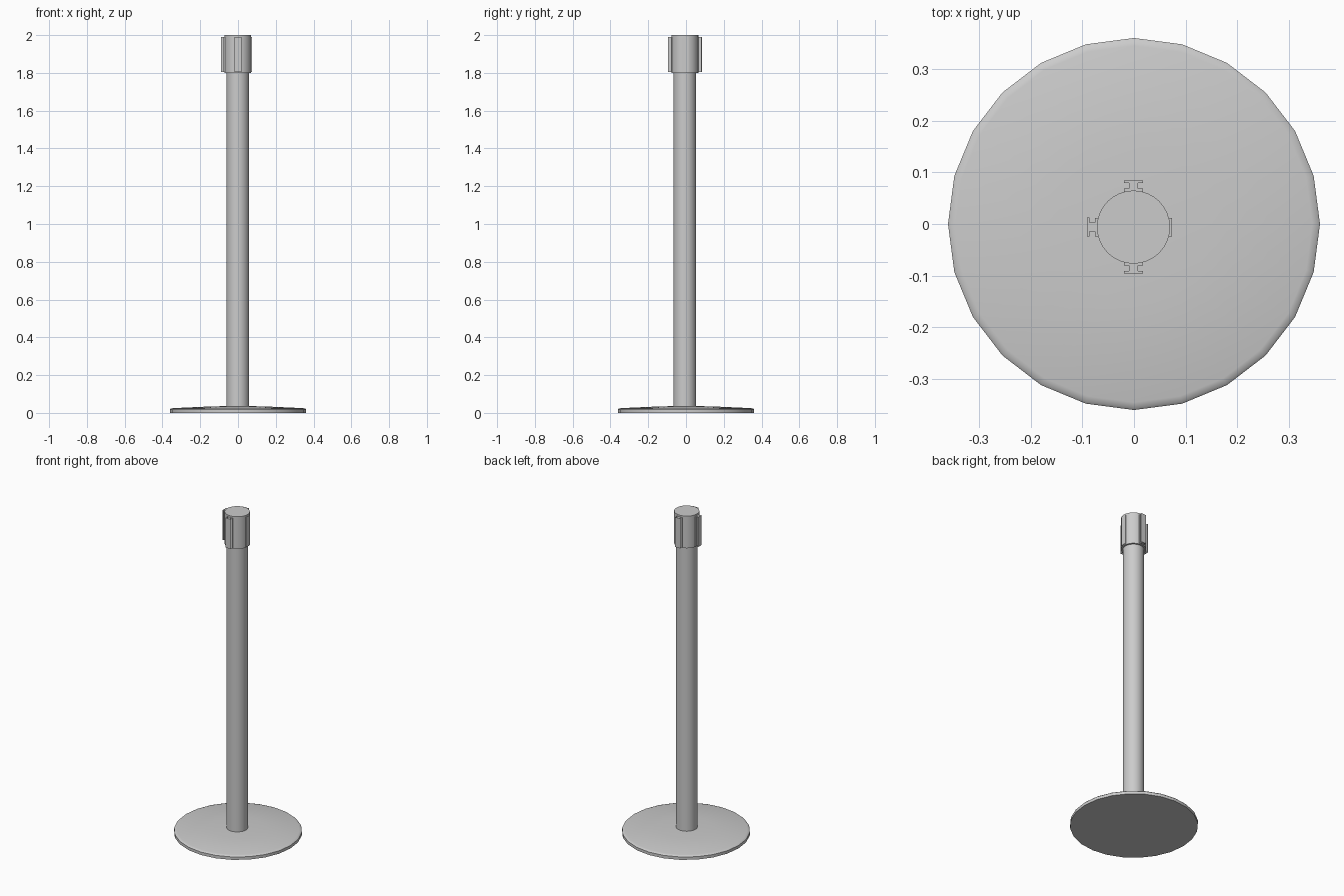
import bpy, bmesh, math
from mathutils import Matrix

if "Cube" in bpy.data.objects:
    bpy.data.objects.remove(bpy.data.objects["Cube"])

CX, CY = -0.001, -0.006  # post axis


def finish(name, bm, smooth=True):
    bmesh.ops.recalc_face_normals(bm, faces=bm.faces)
    me = bpy.data.meshes.new(name)
    bm.to_mesh(me)
    bm.free()
    ob = bpy.data.objects.new(name, me)
    bpy.context.collection.objects.link(ob)
    if smooth:
        bpy.ops.object.select_all(action='DESELECT')
        bpy.context.view_layer.objects.active = ob
        ob.select_set(True)
        bpy.ops.object.shade_smooth_by_angle(angle=math.radians(35))
    return ob


def turned(name, profile, sides, x=0, y=0):
    """Stack rings of (radius, z) and cap both ends."""
    bm = bmesh.new()
    rings = []
    for r, z in profile:
        rings.append([bm.verts.new((x + r * math.cos(2 * math.pi * i / sides),
                                    y + r * math.sin(2 * math.pi * i / sides), z))
                      for i in range(sides)])
    for a, b in zip(rings, rings[1:]):
        for i in range(sides):
            j = (i + 1) % sides
            bm.faces.new((a[i], a[j], b[j], b[i]))
    bm.faces.new(rings[0])
    bm.faces.new(rings[-1])
    return finish(name, bm)


def extruded(name, outline, z0, z1, angle):
    """Extrude a plan outline upward and turn it around the post axis."""
    bm = bmesh.new()
    face = bm.faces.new([bm.verts.new((px, py, z0)) for px, py in outline])
    new = bmesh.ops.extrude_face_region(bm, geom=[face])["geom"]
    top = [v for v in new if isinstance(v, bmesh.types.BMVert)]
    bmesh.ops.translate(bm, verts=top, vec=(0, 0, z1 - z0))
    bm.transform(Matrix.Translation((CX, CY, 0)) @ Matrix.Rotation(angle, 4, 'Z'))
    return finish(name, bm, smooth=False)


# Weighted base disc, slightly domed
turned("base", [(0.361, 0), (0.361, 0.018), (0.357, 0.022), (0.346, 0.025),
                (0.15, 0.034), (0.06, 0.036)], 24)

# Post and head
turned("post", [(0.06, 0.03), (0.06, 1.81)], 32, CX, CY)
turned("head", [(0.071, 1.8), (0.071, 2.0)], 32, CX, CY)

# T-shaped belt receivers on three sides
half = [(0.06, 0.018), (0.0745, 0.018), (0.0745, 0.009), (0.0855, 0.009),
        (0.0855, 0.0185), (0.09, 0.0185)]
receiver = half + [(x, -y) for x, y in reversed(half)]
for side, deg in (("back", 90), ("left", 180), ("front", 270)):
    extruded(side + "_belt_receiver", receiver, 1.805, 1.99, math.radians(deg))

# Flat belt outlet on the remaining side
extruded("belt_outlet", [(0.06, 0.018), (0.0745, 0.018), (0.0745, -0.018), (0.06, -0.018)],
         1.805, 1.99, 0)
